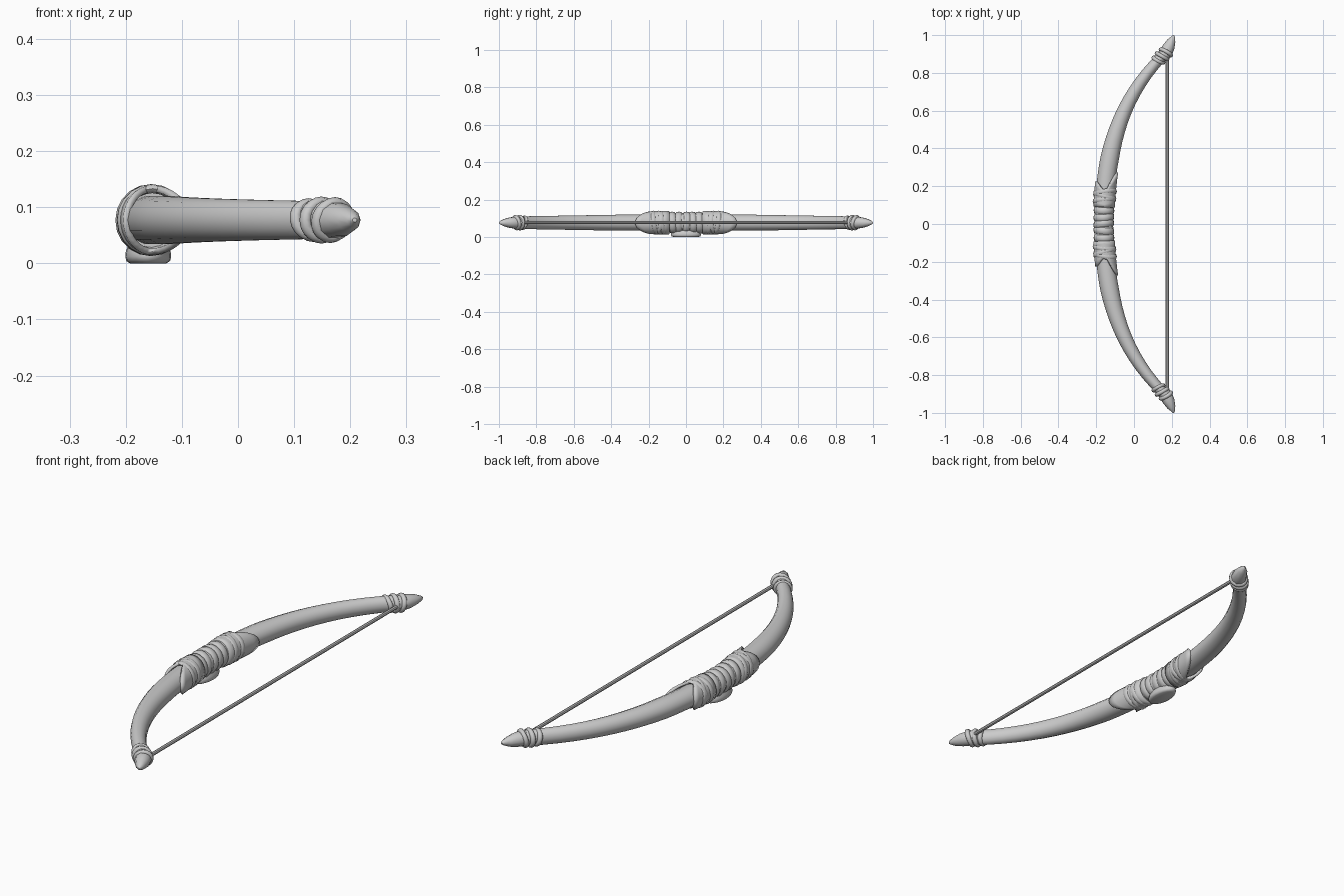
import bpy, bmesh, math, random
from mathutils import Vector

cube = bpy.data.objects.get("Cube")
if cube:
    bpy.data.objects.remove(cube, do_unlink=True)

random.seed(4)
MID_Z = 0.077
UP = Vector((0, 0, 1))

grey = bpy.data.materials.new("plain_grey")
grey.use_nodes = True
grey.diffuse_color = (0.6, 0.6, 0.6, 1)
grey.node_tree.nodes["Principled BSDF"].inputs["Base Color"].default_value = (0.6, 0.6, 0.6, 1)


def frame(y):
    """Centre, tangent and inward normal of the bow's curve at y."""
    centre = Vector((-0.16 + 0.2336 * y**2 + 0.2 * y**4, y, MID_Z))
    tangent = Vector((0.4672 * y + 0.8 * y**3, 1, 0)).normalized()
    return centre, tangent, Vector((tangent.y, -tangent.x, 0))


def skin(name, rows, caps=True, wrap=False, angle=40, mirror=False):
    """Join closed rows of points into a smooth skinned object."""
    bm = bmesh.new()
    loops = [[bm.verts.new(p) for p in row] for row in rows]
    pairs = list(zip(loops, loops[1:])) + ([(loops[-1], loops[0])] if wrap else [])
    for a, b in pairs:
        for i in range(len(a)):
            j = (i + 1) % len(a)
            bm.faces.new((a[i], a[j], b[j], b[i]))
    if caps and not wrap:
        bm.faces.new(loops[0])
        bm.faces.new(loops[-1])
    bmesh.ops.recalc_face_normals(bm, faces=bm.faces)
    mesh = bpy.data.meshes.new(name)
    bm.to_mesh(mesh)
    bm.free()
    mesh.materials.append(grey)
    ob = bpy.data.objects.new(name, mesh)
    bpy.context.collection.objects.link(ob)
    bpy.ops.object.select_all(action="DESELECT")
    ob.select_set(True)
    bpy.context.view_layer.objects.active = ob
    bpy.ops.object.shade_smooth_by_angle(angle=math.radians(angle))
    if mirror:
        mod = ob.modifiers.new("mirror", "MIRROR")
        mod.use_axis = (False, True, False)
    return ob


def angles(n):
    return [2 * math.pi * i / n for i in range(n)]


def oval(centre, across, half_across, half_z, n=14):
    return [centre + across * half_across * math.cos(a) + UP * half_z * math.sin(a)
            for a in angles(n)]


def band(name, y, half_across, half_z, width, thick, tilt=0, twist=0, mirror=False):
    """Flattened cord loop around the bow; tilt and twist lean it along the limb."""
    c, t, n = frame(y)
    rows = []
    for a in angles(20):
        out = n * math.cos(a) + UP * math.sin(a)
        base = c + n * half_across * math.cos(a) + UP * half_z * math.sin(a)
        base += t * (tilt * math.cos(a) + twist * math.sin(a))
        rows.append([base + out * thick * math.cos(b) + t * width * math.sin(b)
                     for b in angles(8)])
    return skin(name, rows, wrap=True, angle=60, mirror=mirror)


# Curved wooden limbs, tapering towards the ends
rows = []
for i in range(37):
    y = -0.9 + 0.05 * i
    c, t, n = frame(y)
    k = min(max((abs(y) - 0.35) / 0.5, 0), 1)
    rows.append(oval(c, n, 0.049 - 0.02 * k, 0.044 - 0.009 * k))
skin("bow_limbs", rows)

# Horn-like tips
tip_profile = [(0.15, 0.88, 0.034), (0.17, 0.91, 0.035), (0.185, 0.94, 0.031),
               (0.198, 0.97, 0.022), (0.206, 0.99, 0.012), (0.208, 1.0, 0.004)]
lean = Vector((0.93, -0.36, 0))
rows = [oval(Vector((x, y, MID_Z)), lean if y < 0.98 else Vector((1, 0, 0)), r, r * 0.95, 10)
        for x, y, r in tip_profile]
skin("limb_tip", rows, mirror=True)

# Cord wraps below each tip
for i, (y, size) in enumerate([(0.868, 0.029), (0.888, 0.032), (0.908, 0.031)]):
    band(f"tip_wrap_{i + 1}", y, size, size, 0.011, 0.01, tilt=0.008,
         twist=0.006 * (i - 1), mirror=True)

# Leather collars with a long inner tongue and a short outer one
rows = []
for step in range(7):
    row = []
    for a in angles(32):
        ca = math.cos(a)
        end = 0.17 + (0.11 * ca if ca > 0 else -0.05 * ca)
        y = 0.09 + (end - 0.09) * step / 6
        c, t, n = frame(y)
        row.append(c + n * 0.057 * ca + UP * 0.062 * math.sin(a))
    rows.append(row)
collar = skin("grip_collar", rows, caps=False, mirror=True)
shell = collar.modifiers.new("thickness", "SOLIDIFY")
shell.thickness = 0.012
shell.offset = -1

# Grip core
rows = []
for i in range(9):
    c, t, n = frame(-0.16 + 0.04 * i)
    rows.append(oval(c, n, 0.05, 0.052))
skin("grip_core", rows)

# Cord wound around the grip
for i in range(7):
    band(f"grip_wrap_{i + 1}", -0.108 + 0.036 * i, 0.046, 0.05, 0.019, 0.009,
         tilt=random.uniform(-0.006, 0.006), twist=random.uniform(-0.005, 0.005))

# Crossed bindings over the collars
for i, (y, tilt, twist) in enumerate([(0.125, 0.008, 0.006), (0.15, -0.012, -0.004),
                                      (0.165, 0.012, 0.008)]):
    band(f"collar_binding_{i + 1}", y, 0.054, 0.056, 0.014, 0.008, tilt, twist, mirror=True)

# Rounded oval pad under the grip
rows = []
for z, s in [(0.0, 0.8), (0.004, 0.95), (0.012, 1), (0.022, 0.97), (0.034, 0.85)]:
    rows.append([Vector((-0.16 + 0.041 * s * math.cos(a), 0.08 * s * math.sin(a), z))
                 for a in angles(20)])
skin("grip_pad", rows, angle=50)

# Bowstring
rows = [oval(Vector((0.176, y, MID_Z)), Vector((1, 0, 0)), 0.008, 0.008, 8)
        for y in (-0.89, 0.89)]
skin("bowstring", rows)
